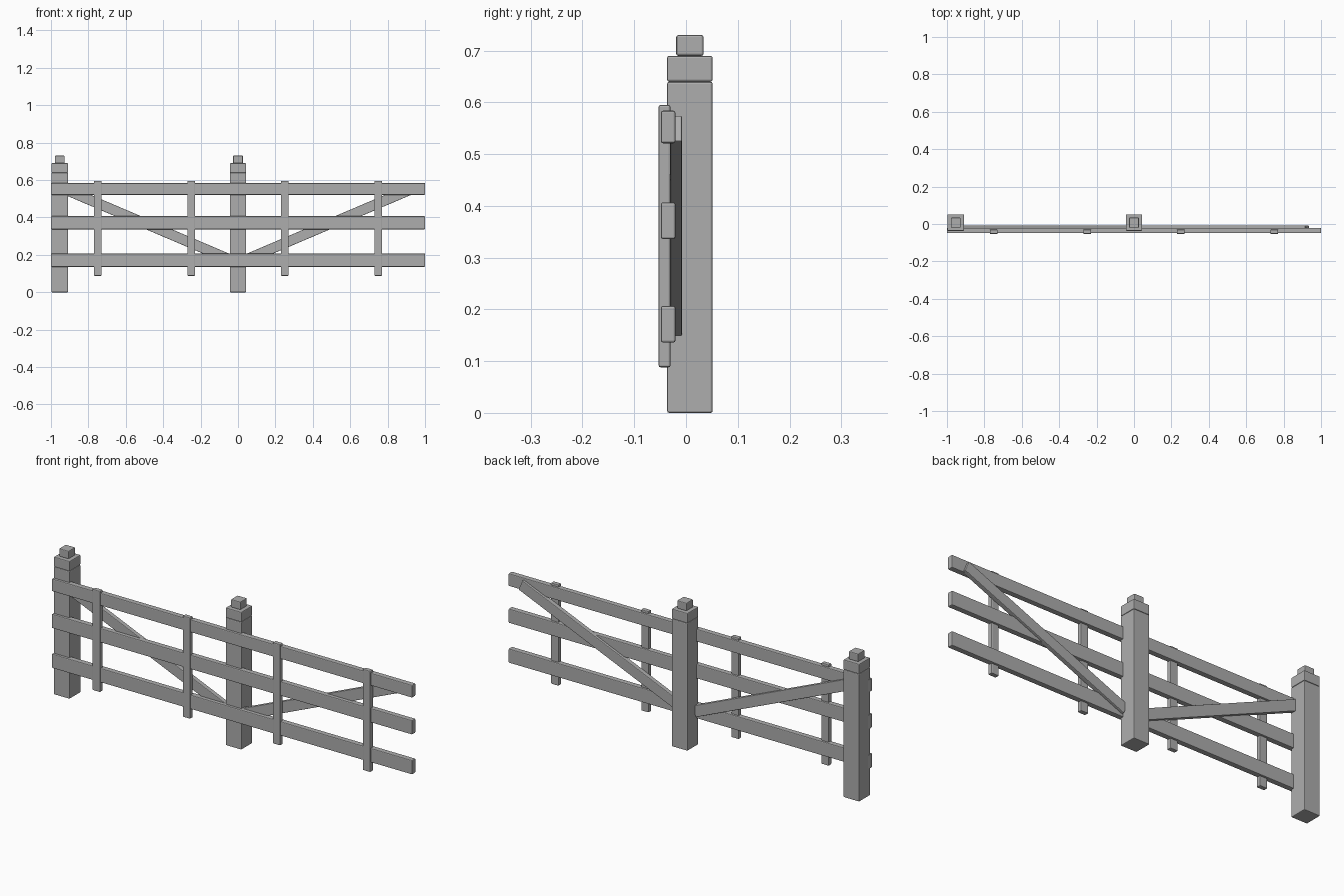
import bpy
import math

default_cube = bpy.data.objects.get("Cube")
if default_cube:
    bpy.data.objects.remove(default_cube, do_unlink=True)

# Single plain grey material
grey = bpy.data.materials.new("plain_grey")
grey.use_nodes = True
colour = (0.42, 0.42, 0.42, 1.0)
grey.diffuse_color = colour
grey.node_tree.nodes["Principled BSDF"].inputs["Base Color"].default_value = colour


def beam(name, centre, size, tilt=0.0, bevel=0.004):
    """Box with softened edges, tilted in the fence plane."""
    bpy.ops.mesh.primitive_cube_add(size=1, location=centre)
    obj = bpy.context.object
    obj.name = name
    obj.scale = size
    bpy.ops.object.transform_apply(location=False, rotation=False, scale=True)
    obj.rotation_euler.y = tilt
    mod = obj.modifiers.new("soft_edges", "BEVEL")
    mod.width = bevel
    mod.segments = 2
    obj.data.materials.append(grey)
    return obj


# Posts with a collar block and a small finial
POST_Y, POST_W = 0.0075, 0.088
for label, x in (("end", -0.953), ("middle", 0.0)):
    beam(label + "_post", (x, POST_Y, 0.32), (POST_W, POST_W, 0.64))
    beam(label + "_post_cap", (x, POST_Y, 0.665), (POST_W, POST_W, 0.05))
    beam(label + "_post_finial", (x, POST_Y, 0.71), (0.053, 0.053, 0.04))

# Horizontal rails
for label, bottom, top in (("lower", 0.136, 0.207),
                           ("middle", 0.336, 0.407),
                           ("upper", 0.521, 0.584)):
    beam(label + "_rail", (0, -0.0345, (bottom + top) / 2),
         (2.0, 0.028, top - bottom))

# Upright slats on the front
for i in range(4):
    beam("slat_%d" % (i + 1), (-0.75 + i * 0.5, -0.0415, 0.3415),
         (0.042, 0.023, 0.507))

# Diagonal braces behind the rails, mirrored about the middle post
low, high = (0.038, 0.173), (0.925, 0.55)
dx, dz = high[0] - low[0], high[1] - low[1]
for label, side in (("left", 1), ("right", -1)):
    beam(label + "_brace",
         (side * (low[0] + high[0]) / 2, -0.0195, (low[1] + high[1]) / 2),
         (math.hypot(dx, dz), 0.023, 0.0545),
         tilt=-side * math.atan2(dz, dx), bevel=0.003)
